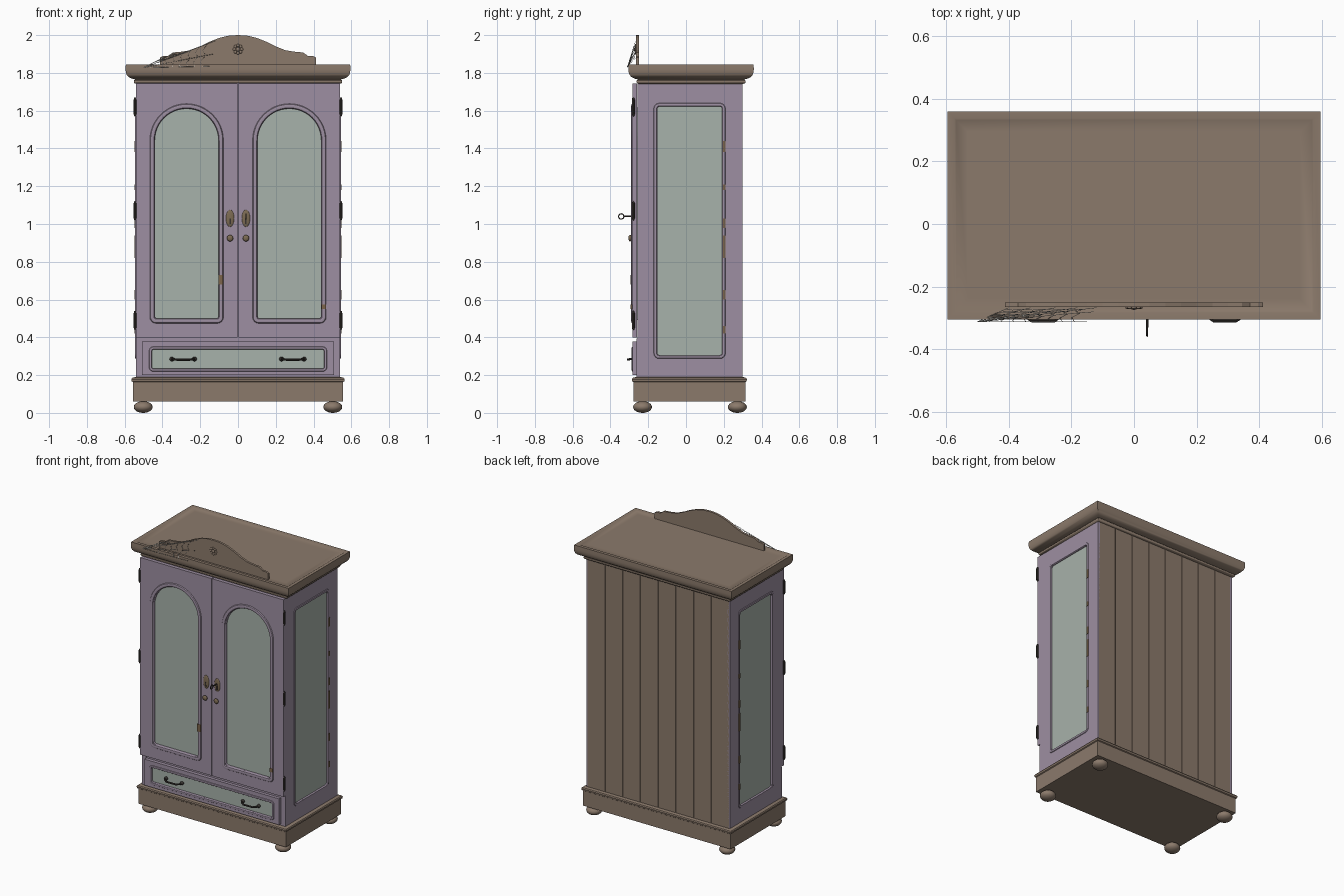
import bpy, bmesh, math
from mathutils import Matrix, Vector

cube = bpy.data.objects.get("Cube")
if cube:
    bpy.data.objects.remove(cube)


def material(name, *rgb):
    m = bpy.data.materials.new(name)
    m.use_nodes = True
    m.diffuse_color = (*rgb, 1)
    m.node_tree.nodes["Principled BSDF"].inputs["Base Color"].default_value = (*rgb, 1)
    return m


PURPLE = material("mauve_paint", .34, .275, .36)
BROWN = material("brown_wood", .26, .195, .148)
GREEN = material("sage_panel", .39, .445, .405)
IRON = material("dark_iron", .04, .034, .03)
BRONZE = material("old_bronze", .2, .145, .085)
WORN = material("worn_wood", .2, .13, .07)
WEB = material("pale_thread", .55, .55, .52)

FRONT = Matrix.Rotation(math.pi / 2, 4, 'X')
SIDE = {s: Matrix.Rotation(s * math.pi / 2, 4, 'Z') @ FRONT for s in (-1, 1)}


def add(name, mesh, mat, smooth=False):
    ob = bpy.data.objects.new(name, mesh)
    bpy.context.collection.objects.link(ob)
    mesh.materials.clear()
    mesh.materials.append(mat)
    if smooth:
        bpy.ops.object.select_all(action='DESELECT')
        ob.select_set(True)
        bpy.context.view_layer.objects.active = ob
        bpy.ops.object.shade_smooth_by_angle(angle=math.radians(40))
    else:
        mesh.shade_flat()
    return ob


def from_bmesh(name, bm, mat, smooth=False):
    bmesh.ops.recalc_face_normals(bm, faces=bm.faces)
    mesh = bpy.data.meshes.new(name)
    bm.to_mesh(mesh)
    bm.free()
    return add(name, mesh, mat, smooth)


def box(name, lo, hi, mat, bevel=0):
    lo, hi = Vector(lo), Vector(hi)
    bm = bmesh.new()
    bmesh.ops.create_cube(bm, size=1, matrix=Matrix.Translation((lo + hi) / 2) @ Matrix.Diagonal((*(hi - lo), 1)))
    if bevel:
        bmesh.ops.bevel(bm, geom=bm.edges[:], offset=bevel, segments=1, affect='EDGES')
    return from_bmesh(name, bm, mat)


def ball(name, pos, size, mat):
    bm = bmesh.new()
    bmesh.ops.create_uvsphere(bm, u_segments=20, v_segments=12, radius=1,
                              matrix=Matrix.Translation(pos) @ Matrix.Diagonal((*size, 1)))
    return from_bmesh(name, bm, mat, True)


def curve_mesh(name, paths, cyclic, dims, extrude=0, radius=0, res=2):
    cu = bpy.data.curves.new(name, 'CURVE')
    cu.dimensions = dims
    cu.extrude, cu.bevel_depth, cu.bevel_resolution = extrude, radius, res
    if dims == '2D':
        cu.fill_mode = 'BOTH'
    for path in paths:
        sp = cu.splines.new('POLY')
        sp.points.add(len(path) - 1)
        for p, co in zip(sp.points, path):
            p.co = (*co, 1) if len(co) == 3 else (*co, 0, 1)
        sp.use_cyclic_u = cyclic
    if not cyclic:
        cu.use_fill_caps = True
    tmp = bpy.data.objects.new(name + "_path", cu)
    mesh = bpy.data.meshes.new_from_object(tmp)
    bpy.data.objects.remove(tmp)
    bpy.data.curves.remove(cu)
    return mesh


def panel(name, loops, origin, turn, thick, mat):
    # flat board with optional holes, growing outward from origin
    mesh = curve_mesh(name, loops, True, '2D', extrude=thick / 2)
    mesh.transform(Matrix.Translation(origin) @ turn @ Matrix.Translation((0, 0, thick / 2)))
    return add(name, mesh, mat)


def bead(name, loop, origin, turn, radius, mat):
    mesh = curve_mesh(name, [loop], True, '3D', radius=radius)
    mesh.transform(Matrix.Translation(origin) @ turn @ Matrix.Diagonal((1, 1, .6, 1)))
    return add(name, mesh, mat, True)


def tube(name, paths, radius, mat, res=2):
    return add(name, curve_mesh(name, paths, False, '3D', radius=radius, res=res), mat, True)


def outline(x0, x1, z0, z1, rb=0, rt=0):
    # rectangle with rounded bottom and top corners
    pts = []
    for cx, cz, r, a in ((x1 - rb, z0 + rb, rb, -90), (x1 - rt, z1 - rt, rt, 0),
                         (x0 + rt, z1 - rt, rt, 90), (x0 + rb, z0 + rb, rb, 180)):
        n = 0 if r == 0 else 4 if r < .05 else 12
        for i in range(n + 1):
            t = math.radians(a + 90 * i / max(n, 1))
            p = Vector((cx + r * math.cos(t), cz + r * math.sin(t)))
            if not pts or (p - pts[-1]).length > 1e-4:
                pts.append(p)
    return pts


def stacked(name, rings, hx, hy, cy, mat):
    # rectangular moulding from (height, overhang) rings
    bm = bmesh.new()
    loops = [[bm.verts.new((sx * (hx + e), cy + sy * (hy + e), z))
              for sx, sy in ((-1, -1), (1, -1), (1, 1), (-1, 1))] for z, e in rings]
    for a, b in zip(loops, loops[1:]):
        for i in range(4):
            bm.faces.new((a[i], a[i - 3], b[i - 3], b[i]))
    bm.faces.new(loops[0])
    bm.faces.new(loops[-1])
    return from_bmesh(name, bm, mat, True)


# Carcass, plinth and cornice
box("carcass", (-.525, -.258, .18), (.525, .287, 1.75), PURPLE)
stacked("plinth", [(.06, -.003), (.163, -.003), (.167, .003), (.178, .005), (.185, .001), (.19, -.015)],
        .56, .3, .018, BROWN)
stacked("cornice", [(1.742, -.003), (1.746, .006), (1.752, .009), (1.76, .008), (1.765, 0), (1.77, .02),
                    (1.778, .036), (1.79, .046), (1.805, .051), (1.82, .052), (1.845, .051),
                    (1.845, .03), (1.841, .024), (1.841, -.014)], .543, .28, .027, BROWN)

# Feet
for sx, side in ((-1, "right"), (1, "left")):
    for y, end in ((-.23, "front"), (.272, "back")):
        ball(f"{end}_{side}_foot", (sx * .502, y, .031), (.05, .05, .031), BROWN)

# Back planks
planks = 8
for i in range(planks):
    w = 1.07 / planks
    box("back_plank", (-.535 + i * w, .28, .185), (-.535 + (i + 1) * w, .3, 1.752), BROWN, .002)

# Glazed side walls
for s, side in ((-1, "right"), (1, "left")):
    def rect(y0, y1, z0, z1, r=0):
        return [(s * p.x, p.y) for p in outline(y0, y1, z0, z1, r, r)]
    at = (s * .525, 0, 0)
    panel(side + "_wall", [rect(-.258, .3, .185, 1.75), rect(-.152, .192, .305, 1.622, .015)],
          at, SIDE[s], .016, PURPLE)
    panel(side + "_wall_panel", [rect(-.16, .2, .3, 1.63)], at, SIDE[s], .008, GREEN)
    bead(side + "_wall_moulding", rect(-.162, .2, .296, 1.631, .02), (s * .541, 0, 0), SIDE[s], .009, PURPLE)
    for z, h in ((1.38, .06), (1.18, .03), (.98, .05), (.82, .12), (.6, .05), (.42, .04)):
        box("side_wear", (s * .542, .195, z), (s * .548, .209, z + h), WORN)

# Doors with arched panels, locks, knobs and hinges
for s, side in ((-1, "right"), (1, "left")):
    c = s * .272
    def arch(hw, z0, z1, r):
        return outline(c - hw, c + hw, z0, z1, r, hw)
    edge = sorted((s * .003, s * .54))
    panel(side + "_door", [outline(*edge, .4, 1.745), arch(.168, .5, 1.61, .015)],
          (0, -.26, 0), FRONT, .023, PURPLE)
    panel(side + "_door_panel", [arch(.175, .493, 1.617, 0)], (0, -.258, 0), FRONT, .01, GREEN)
    bead(side + "_door_moulding", arch(.182, .487, 1.624, .02), (0, -.283, 0), FRONT, .013, PURPLE)
    x = s * .042
    ball(side + "_lock_plate", (x, -.283, 1.03), (.022, .006, .045), BRONZE)
    box(side + "_keyhole", (x - .004, -.291, 1.0), (x + .004, -.285, 1.03), IRON)
    tube(side + "_knob_stem", [[(x, -.28, .925), (x, -.297, .925)]], .007, IRON)
    ball(side + "_knob", (x, -.296, .925), (.017, .009, .017), BRONZE)
    for z in (1.62, 1.07, .49):
        hx = s * .545
        tube(side + "_hinge", [[(hx, -.279, z - .04), (hx, -.279, z + .04)]], .008, IRON)
        for dz in (-.043, .043):
            ball(side + "_hinge_tip", (hx, -.279, z + dz), (.006, .006, .008), IRON)
for x, z, h in ((-.091, .68, .05), (.454, .55, .025)):
    box("door_wear", (x - .012, -.293, z), (x + .012, -.286, z + h), WORN)

# Key in the left door
tube("key_shaft", [[(.042, -.28, 1.04), (.042, -.33, 1.04)]], .004, IRON)
ring = [(.042, -.343 + .014 * math.cos(a), 1.04 + .014 * math.sin(a))
        for a in (i * math.tau / 20 for i in range(20))]
add("key_ring", curve_mesh("key_ring", [ring], True, '3D', radius=.003), IRON, True)

# Front stiles and drawer
for s in (-1, 1):
    box("front_stile", sorted((s * .51, 0))[:1] + [-.262, .185] if s > 0 else (-.541, -.262, .185),
        (.541 if s > 0 else -.51, -.25, .395), PURPLE)
panel("drawer", [outline(-.507, .507, .2, .378), outline(-.455, .455, .235, .335, .01, .01)],
      (0, -.26, 0), FRONT, .023, PURPLE)
panel("drawer_panel", [outline(-.462, .462, .228, .342)], (0, -.258, 0), FRONT, .012, GREEN)
bead("drawer_moulding", outline(-.463, .463, .227, .343, .015, .015), (0, -.283, 0), FRONT, .008, PURPLE)
for x in (-.29, .29):
    tube("drawer_handle", [[(x - .06, -.268, .285), (x - .056, -.295, .285), (x - .035, -.308, .282),
                            (x + .035, -.308, .282), (x + .056, -.295, .285), (x + .06, -.268, .285)]], .006, IRON)
    for d in (-.06, .06):
        ball("handle_mount", (x + d, -.276, .285), (.012, .012, .012), IRON)

# Shaped crest with rosette
half = [(.412, 1.838), (.412, 1.882), (.395, 1.89), (.37, 1.89), (.345, 1.908), (.3, 1.912), (.25, 1.92),
        (.2, 1.94), (.15, 1.965), (.1, 1.985), (.05, 1.997)]
panel("crest", [half + [(0, 2)] + [(-x, z) for x, z in reversed(half)]], (0, -.25, 0), FRONT, .015, BROWN)
ball("rosette_centre", (0, -.267, 1.925), (.011, .007, .011), BROWN)
for i in range(8):
    a = i * math.tau / 8
    ball("rosette_petal", (.02 * math.cos(a), -.266, 1.925 + .02 * math.sin(a)), (.008, .005, .008), BROWN)

# Cobweb between crest and cornice
corner = Vector((-.5, -.312, 1.828))
ends = [Vector((-.4, -.267, 1.88)), Vector((-.33, -.267, 1.908)), Vector((-.25, -.267, 1.918)),
        Vector((-.18, -.267, 1.948)), Vector((-.12, -.267, 1.97)), Vector((-.13, -.28, 1.9)),
        Vector((-.15, -.312, 1.835))]
threads = [[corner, e] for e in ends]
for k in range(1, 9):
    f = k / 9
    for a, b in zip(ends, ends[1:]):
        p, q = corner.lerp(a, f), corner.lerp(b, f)
        threads.append([p, (p + q) / 2 + (corner - (p + q) / 2) * .06, q])
tube("cobweb", threads, .0008, WEB, 0)
